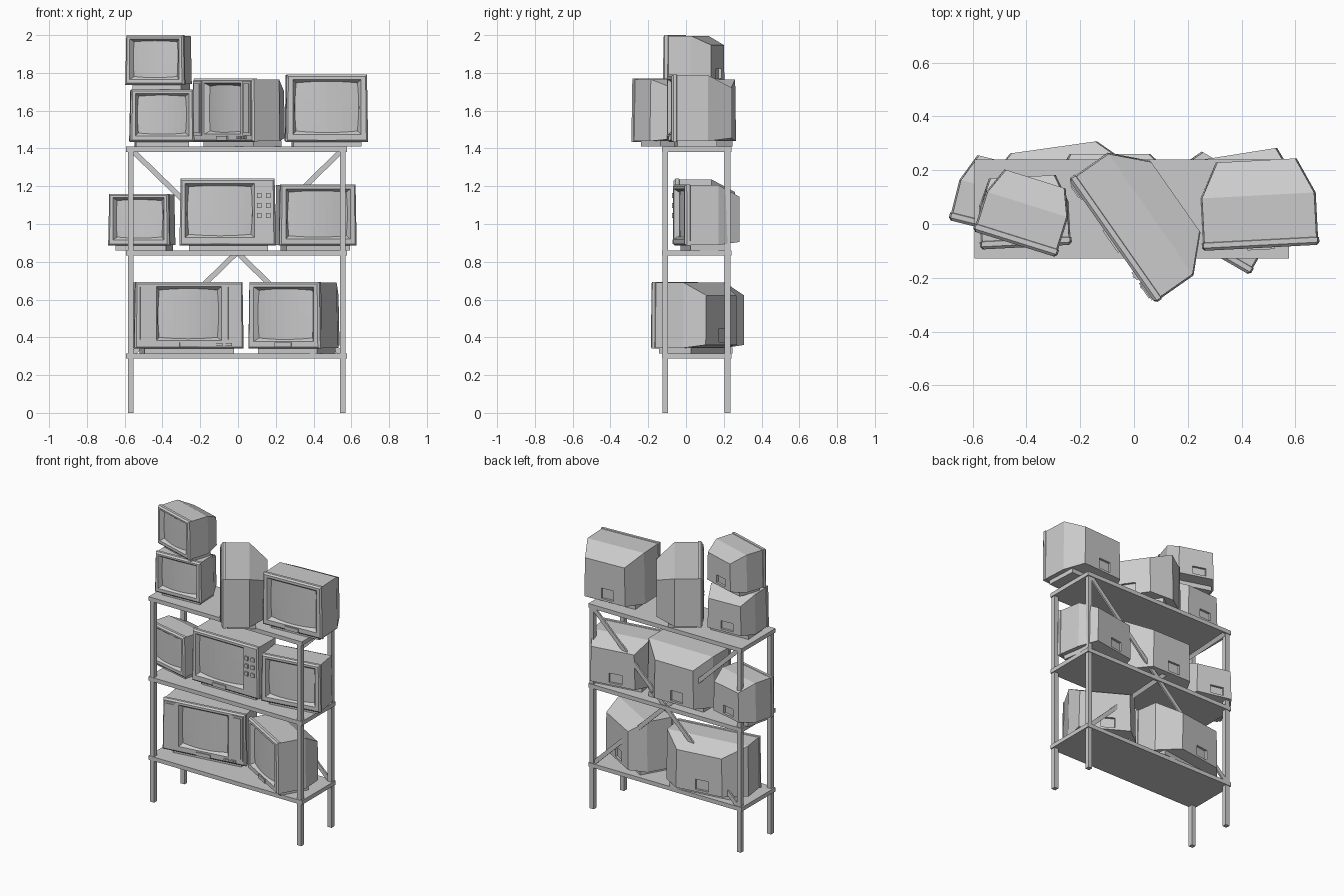
import bpy, bmesh
from math import radians, atan2, hypot
from mathutils import Matrix, Vector

if "Cube" in bpy.data.objects:
    bpy.data.objects.remove(bpy.data.objects["Cube"])


def finish(name, bm, mat=Matrix()):
    bmesh.ops.recalc_face_normals(bm, faces=bm.faces)
    me = bpy.data.meshes.new(name)
    bm.to_mesh(me)
    bm.free()
    ob = bpy.data.objects.new(name, me)
    ob.matrix_world = mat
    bpy.context.collection.objects.link(ob)
    return ob


def add_box(bm, x0, x1, y0, y1, z0, z1):
    m = Matrix.Translation(((x0 + x1) / 2, (y0 + y1) / 2, (z0 + z1) / 2))
    m = m @ Matrix.Diagonal((x1 - x0, y1 - y0, z1 - z0, 1))
    bmesh.ops.create_cube(bm, size=1, matrix=m)


def box(name, dims, mat=Matrix()):
    bm = bmesh.new()
    add_box(bm, *dims)
    return finish(name, bm, mat)


def rect(bm, x0, x1, z0, z1, y, draft=0):
    pts = [(x0, z0), (x1, z0), (x1 - draft, z1), (x0 + draft, z1)]
    return [bm.verts.new((x, y, z)) for x, z in pts]


def bridge(bm, a, b):
    for i in range(4):
        j = (i + 1) % 4
        bm.faces.new((a[i], a[j], b[j], b[i]))


def cabinet(name, w, h, d, body, inl, inr, screen, mat):
    bm = bmesh.new()
    # shell: chamfered bezel, seam, body, tapered tube housing
    front = rect(bm, .01, w - .01, .01, h - .01, 0, .004)
    last = front
    for y, l, r, b, t in [(.01, 0, 0, 0, 0), (.028, 0, 0, 0, 0), (.03, .004, .004, .004, .004),
                          (body, .004, .004, .004, .004), (d, inl, inr, .02, .2 * h)]:
        loop = rect(bm, l, w - r, b, h - t, y, .006)
        bridge(bm, last, loop)
        last = loop
    # recessed socket panel at the back
    c = (inl + w - inr) / 2 - .02
    prev = last
    for y in (d, d - .015):
        loop = rect(bm, c - .045, c + .045, .035, .035 + .2 * h, y)
        bridge(bm, prev, loop)
        prev = loop
    bm.faces.new(prev)
    # screen opening and curved glass
    x0, x1, z0, z1 = screen[0] * w, screen[1] * w, screen[2] * h, screen[3] * h
    hole = rect(bm, x0, x1, z0, z1, 0)
    bridge(bm, front, hole)
    cx, cz = (x0 + x1) / 2, (z0 + z1) / 2
    sx, sz = (x1 - x0) / 2 - .012, (z1 - z0) / 2 - .010
    nu, nv = 8, 6
    g = []
    for j in range(nv + 1):
        v = 2 * j / nv - 1
        row = []
        for i in range(nu + 1):
            u = 2 * i / nu - 1
            row.append(bm.verts.new((cx + u * sx * (1 - .04 * v * v), .026 - .014 * (1 - u * u),
                                     cz + v * sz * (1 - .06 * u * u))))
        g.append(row)
    for j in range(nv):
        for i in range(nu):
            bm.faces.new((g[j][i], g[j][i + 1], g[j + 1][i + 1], g[j + 1][i]))
    edges = [g[0], [r[-1] for r in g], g[-1][::-1], [r[0] for r in g][::-1]]
    for k in range(4):
        bm.faces.new([hole[k], hole[(k + 1) % 4]] + edges[k][::-1])
    finish(name + "_cabinet", bm, mat)


def tv(name, fl, z, w, h, rot, d, body, inl, inr, screen, kind=""):
    base = .025
    mat = Matrix.Translation((fl[0], fl[1], z + base)) @ Matrix.Rotation(radians(rot), 4, 'Z')
    cabinet(name, w, h, d, body, inl, inr, screen, mat)
    box(name + "_base", (.1 * w, .92 * w, .035, .75 * d, -base, .006), mat)
    if kind:  # control flap under the screen
        c = (screen[0] + screen[1]) / 2 * w
        box(name + "_control_flap", (c - .05, c + .05, -.007, .02, .008, .032), mat)
    if kind == "speakers":
        bm = bmesh.new()
        for x in (.03 * w, .835 * w):
            a, b = x, x + .135 * w
            add_box(bm, a, b, -.005, .01, .1 * h, .96 * h)
            add_box(bm, a + .012, b - .012, -.010, .004, .1 * h + .012, .96 * h - .012)
        finish(name + "_speaker_panels", bm, mat)
        bm = bmesh.new()
        for x in (.745 * w, .83 * w):
            add_box(bm, x, x + .034, -.008, .01, .014, .03)
            add_box(bm, x + .012, x + .022, -.012, .0, .018, .026)
        finish(name + "_buttons", bm, mat)
    if kind == "keypad":
        bm = bmesh.new()
        for x in (.83, .92):
            for zz in (.45, .6, .75):
                add_box(bm, x * w - .012, x * w + .012, -.008, .008, zz * h - .013, zz * h + .013)
        finish(name + "_keypad", bm, mat)


# rack: shelves, legs and crossed back braces
SHELVES = (.315, .86, 1.41)
for n, z in zip(("bottom", "middle", "top"), SHELVES):
    box(n + "_shelf", (-.592, .576, -.128, .24, z - .028, z))
for n, y in (("front", -.125), ("back", .205)):
    for s, x in (("left", -.582), ("right", .539)):
        box(f"{n}_{s}_leg", (x, x + .03, y, y + .03, 0, 1.39))
for n, x0, x1 in (("rising", -.555, .545), ("falling", .545, -.555)):
    a, b = Vector((x0, .225, .315)), Vector((x1, .225, 1.385))
    L = hypot(b.x - a.x, b.z - a.z)
    m = Matrix.Translation((a + b) / 2) @ Matrix.Rotation(-atan2(b.z - a.z, b.x - a.x), 4, 'Y')
    o = .004 if x0 < 0 else -.004
    box(n + "_back_brace", (-L / 2, L / 2, o - .006, o + .006, -.014, .014), m)

# televisions: name, front-left corner, shelf, width, height, turn, depth, body depth, insets
S = (.085, .915, .11, .925)
W = (.2, .795, .12, .93)
lo, mid, top = SHELVES
tv("wide_tv_low", (-.548, -.045), lo, .585, .353, 8, .292, .175, .13, .13, W, "speakers")
tv("large_tv_low", (.05, .03), lo, .44, .353, -30, .308, .2, .055, .055, S, "flap")
tv("small_tv_mid", (-.69, .015), mid, .335, .275, -14, .26, .155, .047, .047, S)
tv("keypad_tv", (-.31, -.065), mid, .51, .355, 0, .325, .2, .07, .14, (.06, .78, .12, .93), "keypad")
tv("large_tv_mid", (.22, -.07), mid, .415, .325, 9, .3, .18, .052, .052, S)
tv("wide_tv_top", (-.244, .168), top, .565, .335, -55, .288, .175, .12, .12, W, "speakers")
tv("large_tv_top", (.253, -.1), top, .437, .357, 3, .325, .195, .068, .068, S, "flap")
tv("small_tv_top", (-.572, -.095), top, .342, .278, 3, .262, .16, .047, .047, S)
tv("stacked_tv", (-.6, -.026), 1.711, .328, .264, -17.4, .254, .155, .045, .045, S)
